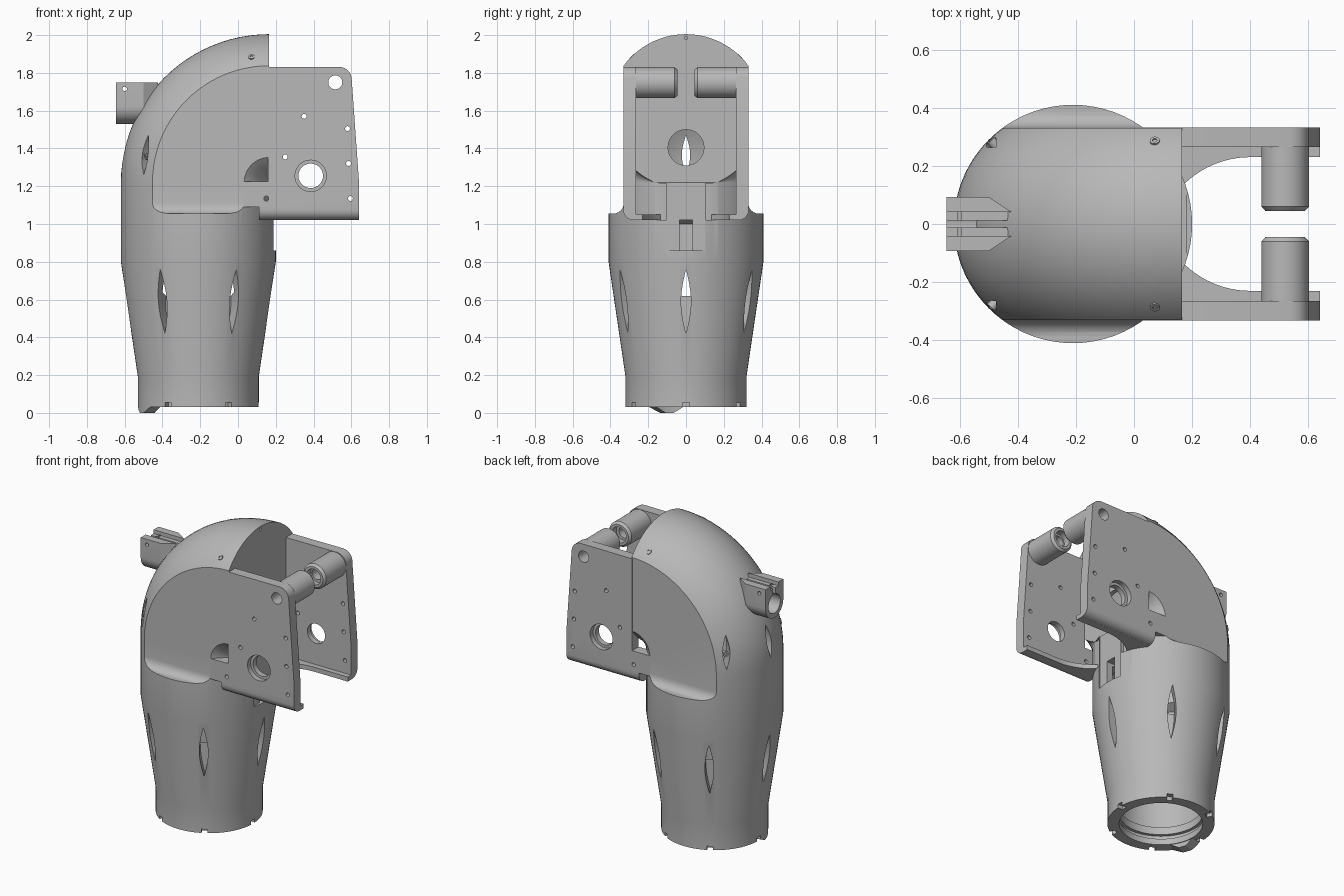
import bpy, bmesh
from math import sin, cos, pi, radians
from mathutils import Matrix, Vector

cube = bpy.data.objects.get("Cube")
if cube:
    bpy.data.objects.remove(cube, do_unlink=True)

grey = bpy.data.materials.new("plain grey")
grey.use_nodes = True
grey.diffuse_color = (0.48, 0.48, 0.48, 1)
grey.node_tree.nodes["Principled BSDF"].inputs["Base Color"].default_value = grey.diffuse_color

AXIS = -0.21                # centre line of the upright sleeve
PIVOT = (0.165, 1.22)       # elbow bend centre (x, z)
BEND = 0.375                # elbow bend radius


def make(name, bm):
    bmesh.ops.remove_doubles(bm, verts=bm.verts, dist=1e-5)
    bmesh.ops.recalc_face_normals(bm, faces=bm.faces)
    me = bpy.data.meshes.new(name)
    bm.to_mesh(me)
    bm.free()
    me.materials.append(grey)
    ob = bpy.data.objects.new(name, me)
    bpy.context.scene.collection.objects.link(ob)
    return ob


def loft(name, rings):
    bm = bmesh.new()
    loops = [[bm.verts.new(p) for p in ring] for ring in rings]
    for a, b in zip(loops, loops[1:]):
        for i in range(len(a)):
            j = (i + 1) % len(a)
            bm.faces.new((a[i], a[j], b[j], b[i]))
    bm.faces.new(loops[0])
    bm.faces.new(loops[-1])
    return make(name, bm)


def prism(name, outline, axis, a, b):
    place = {"X": lambda u, v, d: (d, u, v),
             "Y": lambda u, v, d: (u, d, v),
             "Z": lambda u, v, d: (u, v, d)}[axis]
    return loft(name, [[place(u, v, d) for u, v in outline] for d in (a, b)])


def arc(cx, cy, r, a0, a1, n):
    angles = [radians(a0 + (a1 - a0) * i / n) for i in range(n + 1)]
    return [(cx + r * cos(t), cy + r * sin(t)) for t in angles]


def disc(cx, cy, r, n=32):
    return arc(cx, cy, r, 0, 360, n)[:-1]


def rect(u0, u1, v0, v1):
    return [(u0, v0), (u1, v0), (u1, v1), (u0, v1)]


def lens(half, z0, z1, n=12):
    side = [(half * sin(pi * i / n), z0 + (z1 - z0) * i / n) for i in range(n + 1)]
    return side + [(-y, z) for y, z in side[-2:0:-1]]


def around(ob, degrees):
    ob.data.transform(Matrix.Translation((AXIS, 0, 0)) @ Matrix.Rotation(radians(degrees), 4, "Z"))
    return ob


def cut(ob, cutters, operation="DIFFERENCE"):
    bpy.context.view_layer.objects.active = ob
    for c in cutters:
        c.hide_render = True
        mod = ob.modifiers.new("cut", "BOOLEAN")
        mod.operation, mod.solver, mod.object = operation, "EXACT", c
        bpy.ops.object.modifier_apply(modifier=mod.name)
        bpy.data.objects.remove(c, do_unlink=True)


def elbow_rings(levels, r, low, t_end, n=72):
    # Stacked circles followed by a quarter bend, kept clear of the pivot
    phis = [2 * pi * i / n for i in range(n)]
    rings = [[(AXIS - q * cos(p), q * sin(p), z) for p in phis] for z, q in levels]
    for k in range(25):
        t = radians(90 + (t_end - 90) * k / 24)
        ring = []
        for p in phis:
            rad = max(BEND + r * cos(p), low)
            ring.append((PIVOT[0] - rad * sin(t), r * sin(p), PIVOT[1] + rad * cos(t)))
        rings.append(ring)
    return rings


# Sleeve and elbow shell
body = loft("elbow_sleeve", elbow_rings(
    [(0.03, 0.32), (0.19, 0.32), (0.8, 0.41), (1.22, 0.41)], 0.41, 0.003, 0))
cavity = loft("cavity", elbow_rings(
    [(-0.1, 0.25), (0.07, 0.25), (0.07, 0.27), (0.1, 0.27), (0.1, 0.25), (0.15, 0.25),
     (0.15, 0.265), (0.6, 0.265), (0.64, 0.34), (1.0, 0.35), (1.03, 0.29)], 0.29, 0.05, 6))
cutters = [cavity]

# Flat cheeks with a scooped lower edge
for s in (1, -1):
    scoop = [(0.33, 2.1)] + arc(0.385, 1.11, 0.055, 180, 270, 6) + [(0.6, 1.055), (0.6, 2.1)]
    cutters.append(prism("cheek", [(s * y, z) for y, z in scoop], "X", -0.9, 0.5))
    # Recess beside the rear post
    cutters.append(prism("post_side", rect(*sorted((s * 0.102, s * 0.3)), 1.02, 1.215),
                         "X", 0.166, 0.4))

# Vent slots, rim notches
for k in range(6):
    cutters.append(around(prism("vent", lens(0.026, 0.42, 0.76), "X", 0.3, 0.5), 60 * k))
    cutters.append(around(prism("notch", rect(-0.018, 0.018, 0, 0.055), "X", 0.285, 0.4), 60 * k))
for a in (135, 180, 225):
    cutters.append(around(prism("upper_vent", lens(0.022, 1.26, 1.47), "X", 0.2, 0.5), a))

# Post window, post face, cable hole in the end wall
cutters.append(prism("post_face", rect(-0.1, 0.1, 0.86, 1.3), "X", 0.182, 0.4))
cutters.append(prism("window", rect(-0.035, 0.035, 0.86, 1.02), "X", 0, 0.4))
cutters.append(prism("cable_hole", disc(0, 1.405, 0.095), "X", 0.05, 0.4))
cutters.append(prism("top_hole", disc(0, 1.985, 0.009, 12), "X", 0.12, 0.3))
cut(body, cutters)

# Screw heads seated on the dome
screw_number = 0
for t in (8, 78):
    for s in (1, -1):
        tube = s * 0.768
        t_r = radians(t)
        normal = Vector((-sin(t_r) * cos(tube), sin(tube), cos(t_r) * cos(tube)))
        rad = BEND + 0.41 * cos(tube)
        spot = Vector((PIVOT[0] - rad * sin(t_r), 0.41 * sin(tube), PIVOT[1] + rad * cos(t_r)))
        screw_number += 1
        head = prism(f"dome_screw_{screw_number}", disc(0, 0, 0.017, 20), "Z", -0.03, 0.005)
        cut(head, [prism("socket", disc(0, 0, 0.009, 6), "Z", -0.02, 0.02)])
        turn = normal.to_track_quat("Z", "Y").to_matrix().to_4x4()
        head.data.transform(Matrix.Translation(spot) @ turn)

# Locating tab under the rim
tab = [[(AXIS + r * cos(radians(a)), r * sin(radians(a)), z) for r, z in
        ((0.255, 0.04), (0.32, 0.04), (0.32, low), (0.255, low))]
       for a, low in ((184, 0.03), (190, 0.012), (195, 0), (205, 0), (210, 0.012), (217, 0.03))]
loft("rim_tab", tab)

# Side plates with floor flanges and pivot bosses
outline = [(0.16, 1.83), (0.16, 1.225), (0.03, 1.225), (0.03, 1.09), (0.11, 1.09),
           (0.11, 1.02), (0.64, 1.02), (0.64, 1.23)] + arc(0.535, 1.765, 0.067, 8, 90, 6)
small_holes = [(0.35, 1.57), (0.58, 1.505), (0.25, 1.355), (0.585, 1.32),
               (0.595, 1.135), (0.135, 1.255), (0.15, 1.135)]
for side, s in (("left", 1), ("right", -1)):
    plate = prism(side + "_plate", outline, "Y", s * 0.265, s * 0.332)
    bm = bmesh.new()
    bm.from_mesh(plate.data)
    lower = [e for e in bm.edges if all(v.co.z < 1.03 and abs(v.co.y) > 0.3 for v in e.verts)]
    bmesh.ops.bevel(bm, geom=lower, offset=0.055, segments=6, profile=0.5, affect="EDGES")
    bm.to_mesh(plate.data)
    bm.free()
    holes = [prism("small_hole", disc(x, z, 0.013, 16), "Y", s * 0.2, s * 0.4)
             for x, z in small_holes]
    holes.append(prism("shaft_hole", disc(0.385, 1.255, 0.065), "Y", s * 0.2, s * 0.4))
    holes.append(prism("counterbore", disc(0.385, 1.255, 0.083), "Y", s * 0.3, s * 0.4))
    holes.append(prism("pivot_hole", disc(0.515, 1.75, 0.037), "Y", s * 0.2, s * 0.4))
    cut(plate, holes)

    # Flange with a curved inner edge
    floor = [(0.11, 0.28), (0.11, 0.12)] + arc(0.4, -0.096, 0.326, 134, 90, 10)
    floor += [(0.64, 0.23), (0.64, 0.28)]
    prism(side + "_flange", [(x, s * y) for x, y in floor], "Z", 1.02, 1.05)

    # Hollow pivot boss with chamfered tip
    rings = [[(x, s * y, z) for x, z in disc(0.52, 1.748, r, 40)]
             for y, r in ((0.3, 0.082), (0.06, 0.082), (0.045, 0.068))]
    boss = loft(side + "_pivot_boss", rings)
    cut(boss, [prism("bore", disc(0.515, 1.75, 0.037), "Y", 0, s * 0.4),
               prism("tip_bore", disc(0.52, 1.748, 0.052), "Y", 0, s * 0.09)])

# Split clamp at the back of the dome
clamp = prism("rear_clamp", arc(0, 1.623, 0.093, 180, 360, 20) + [(0.093, 1.75), (-0.093, 1.75)],
              "X", -0.645, -0.42)
plan = [(-0.7, -0.2), (-0.5, -0.2), (-0.5, -0.093), (-0.42, -0.04), (-0.4, -0.04)]
cut(clamp, [prism("plan", plan + [(x, -y) for x, y in plan[::-1]], "Z", 1.4, 1.9)], "INTERSECT")
cut(clamp, [prism("bore", disc(0, 1.623, 0.062), "X", -0.7, -0.46),
            prism("split", rect(-0.012, 0.012, 1.63, 1.8), "X", -0.7, -0.4),
            prism("bolt_hole", disc(-0.6, 1.715, 0.012, 16), "Y", -0.2, 0.2)])
for s in (1, -1):
    cut(clamp, [prism("step", rect(*sorted((s * 0.012, s * 0.042)), 1.725, 1.8), "X", -0.7, -0.4)])

# Smooth curved walls, keep machined edges sharp
bpy.ops.object.select_all(action="DESELECT")
for ob in bpy.context.scene.objects:
    if ob.type == "MESH" and grey.name in ob.data.materials:
        ob.select_set(True)
        bpy.context.view_layer.objects.active = ob
bpy.ops.object.shade_smooth_by_angle(angle=radians(25))
